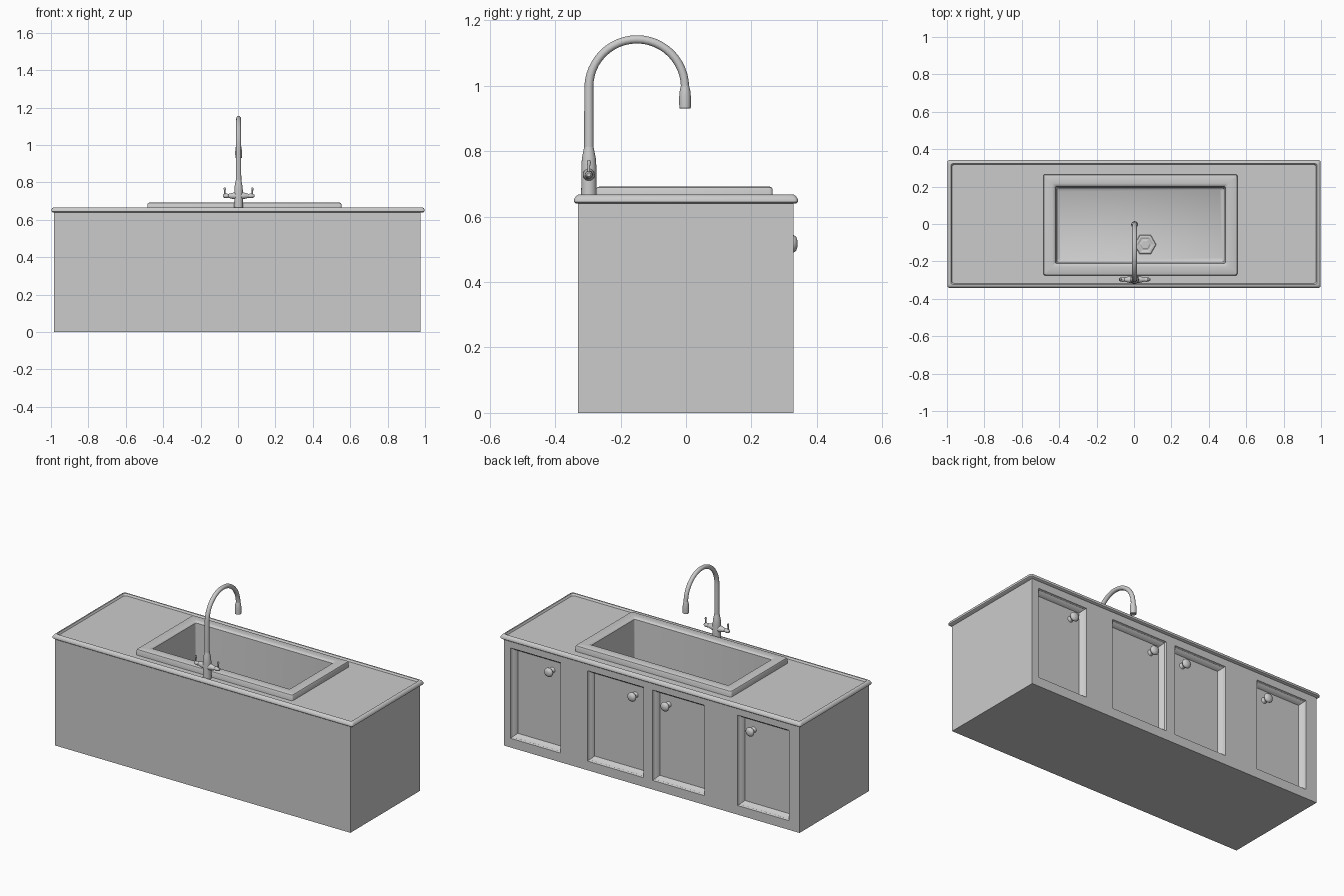
import bpy, bmesh
from math import pi, cos, sin, radians
from mathutils import Matrix, Vector

if "Cube" in bpy.data.objects:
    bpy.data.objects.remove(bpy.data.objects["Cube"])


def finish(bm, name, angle=35):
    mesh = bpy.data.meshes.new(name)
    bm.to_mesh(mesh)
    bm.free()
    ob = bpy.data.objects.new(name, mesh)
    bpy.context.collection.objects.link(ob)
    bpy.ops.object.select_all(action='DESELECT')
    ob.select_set(True)
    bpy.context.view_layer.objects.active = ob
    bpy.ops.object.shade_smooth_by_angle(angle=radians(angle))
    return ob


def skin(bm, rings, wrap=False, cap_start=False, cap_end=False):
    """Join rings of points, given counter-clockwise, into a surface."""
    vs = [[bm.verts.new(p) for p in r] for r in rings]
    n = len(vs[0])
    for a, b in zip(vs, vs[1:] + (vs[:1] if wrap else [])):
        for i in range(n):
            k = (i + 1) % n
            bm.faces.new((a[i], a[k], b[k], b[i]))
    if cap_start:
        bm.faces.new(vs[0][::-1])
    if cap_end:
        bm.faces.new(vs[-1])


def rect(base, inset, z, r=0.008):
    """Rounded rectangle ring, moved inwards by inset."""
    x0, x1, y0, y1 = base
    x0, x1, y0, y1 = x0 + inset + r, x1 - inset - r, y0 + inset + r, y1 - inset - r
    pts = []
    for q, (x, y) in enumerate([(x1, y1), (x0, y1), (x0, y0), (x1, y0)]):
        for s in range(4):
            a = (q + s / 3) * pi / 2
            pts.append((x + r * cos(a), y + r * sin(a), z))
    return pts


def lathe(name, profile, matrix, sides=20, angle=35):
    """Turn (radius, height) points around z, then place with matrix."""
    bm = bmesh.new()
    rings = [[matrix @ Vector((r * cos(2 * pi * i / sides), r * sin(2 * pi * i / sides), z))
              for i in range(sides)] for r, z in profile]
    skin(bm, rings, cap_start=True, cap_end=True)
    return finish(bm, name, angle)


# cabinet: box whose door side is a grid with recessed panels
X0, X1, Y0, Y1, H = -0.983, 0.977, -0.33, 0.328, 0.645
doors = [(-0.912, -0.573), (-0.354, -0.008), (0.052, 0.424), (0.603, 0.935)]
bm = bmesh.new()
bmesh.ops.create_cube(bm, size=1, matrix=Matrix.Translation(((X0 + X1) / 2, (Y0 + Y1) / 2, H / 2))
                      @ Matrix.Diagonal((X1 - X0, Y1 - Y0, H, 1)))
bm.normal_update()
# top stays open under the counter so the basin can hang inside
bmesh.ops.delete(bm, geom=[f for f in bm.faces if f.normal.y > 0.9 or f.normal.z > 0.9],
                 context='FACES_ONLY')
xs = [X0] + [x for d in doors for x in d] + [X1]
zs = [0, 0.055, 0.597, H]
grid = [[bm.verts.new((x, Y1, z)) for z in zs] for x in xs]
panels = []
for i in range(len(xs) - 1):
    for j in range(3):
        f = bm.faces.new((grid[i][j], grid[i][j + 1], grid[i + 1][j + 1], grid[i + 1][j]))
        if i % 2 and j == 1:
            panels.append(f)
bmesh.ops.remove_doubles(bm, verts=bm.verts, dist=1e-5)
bm.normal_update()
for thick, depth in [(0.006, -0.012), (0.012, -0.006), (0.012, -0.02)]:
    bmesh.ops.inset_individual(bm, faces=panels, thickness=thick, depth=depth)
    bm.normal_update()
finish(bm, "cabinet")

# door knobs
for i, x in enumerate((-0.653, -0.088, 0.131, 0.683)):
    prof = [(0.018, 0), (0.016, 0.006), (0.011, 0.012), (0.011, 0.022), (0.02, 0.027),
            (0.027, 0.036), (0.027, 0.041), (0.021, 0.049), (0.009, 0.053)]
    lathe(f"door_knob_{i + 1}", prof,
          Matrix.Translation((x, 0.288, 0.517)) @ Matrix.Rotation(-pi / 2, 4, 'X'), 16, 50)

# countertop with raised rim and an opening for the sink
top = (-0.998, 0.998, -0.342, 0.342)
sink = (-0.485, 0.553, -0.275, 0.265)
bm = bmesh.new()
prof = [(0.006, 0.64), (0, 0.645), (0, 0.653), (0.005, 0.662), (0.012, 0.667),
        (0.019, 0.667), (0.025, 0.656)]
skin(bm, [rect(top, i, z, 0.012) for i, z in prof]
     + [rect(sink, 0.01, 0.656), rect(sink, 0.01, 0.64)], wrap=True)
finish(bm, "countertop")

# sink with flange and deep basin
bm = bmesh.new()
prof = [(0, 0.65), (0, 0.683), (0.003, 0.689), (0.01, 0.692), (0.048, 0.692),
        (0.058, 0.69), (0.064, 0.683), (0.072, 0.41), (0.084, 0.4)]
skin(bm, [rect(sink, i, z, 0.01) for i, z in prof], cap_end=True)
finish(bm, "sink_basin")

# drain
lathe("drain", [(0.06, 0.399), (0.056, 0.404), (0.045, 0.406), (0.035, 0.402)],
      Matrix.Translation((0.06, -0.11, 0)), 6, 20)
lathe("drain_plug", [(0.03, 0.399), (0.03, 0.408), (0.022, 0.412)],
      Matrix.Translation((0.06, -0.11, 0)), 6, 20)

# faucet body
FX, FY = 0.003, -0.297
lathe("faucet_body", [(0.024, 0.65), (0.023, 0.7), (0.023, 0.755), (0.021, 0.78),
                      (0.017, 0.8), (0.014, 0.815)], Matrix.Translation((FX, FY, 0)))

# faucet gooseneck: rings swept up and around a half circle
R, CZ = 0.147, 0.995
path = [(FY, 0.8, 0), (FY, 0.9, 0)]
path += [(FY + R - R * cos(a), CZ + R * sin(a), a) for a in (pi * k / 24 for k in range(25))]
path += [(FY + 2 * R, 0.975, pi)]
rings = []
for k, (y, z, a) in enumerate(path):
    r = 0.0145 - 0.002 * min(k / 6, 1)
    rings.append([(FX + r * cos(t), y - r * sin(t) * -cos(a), z + r * sin(t) * -sin(a))
                  for t in (2 * pi * i / 16 for i in range(16))])
bm = bmesh.new()
skin(bm, rings, cap_start=True, cap_end=True)
finish(bm, "faucet_gooseneck")

# faucet outlet
lathe("faucet_outlet", [(0.015, 0.93), (0.0175, 0.932), (0.018, 0.965), (0.016, 0.985),
                        (0.012, 1.002)], Matrix.Translation((FX, FY + 2 * R, 0)))

# tap handles, one each side
for side, name in ((1, "right"), (-1, "left")):
    lathe(f"tap_arm_{name}", [(0.019, 0.0), (0.018, 0.025), (0.013, 0.045), (0.01, 0.055),
                              (0.012, 0.06), (0.011, 0.075), (0.006, 0.084)],
          Matrix.Translation((FX, FY, 0.728)) @ Matrix.Rotation(side * pi / 2, 4, 'Y'))
    lathe(f"tap_lever_{name}", [(0.004, 0.728), (0.004, 0.755), (0.006, 0.766), (0.004, 0.773)],
          Matrix.Translation((FX + side * 0.074, FY, 0)), 12)
